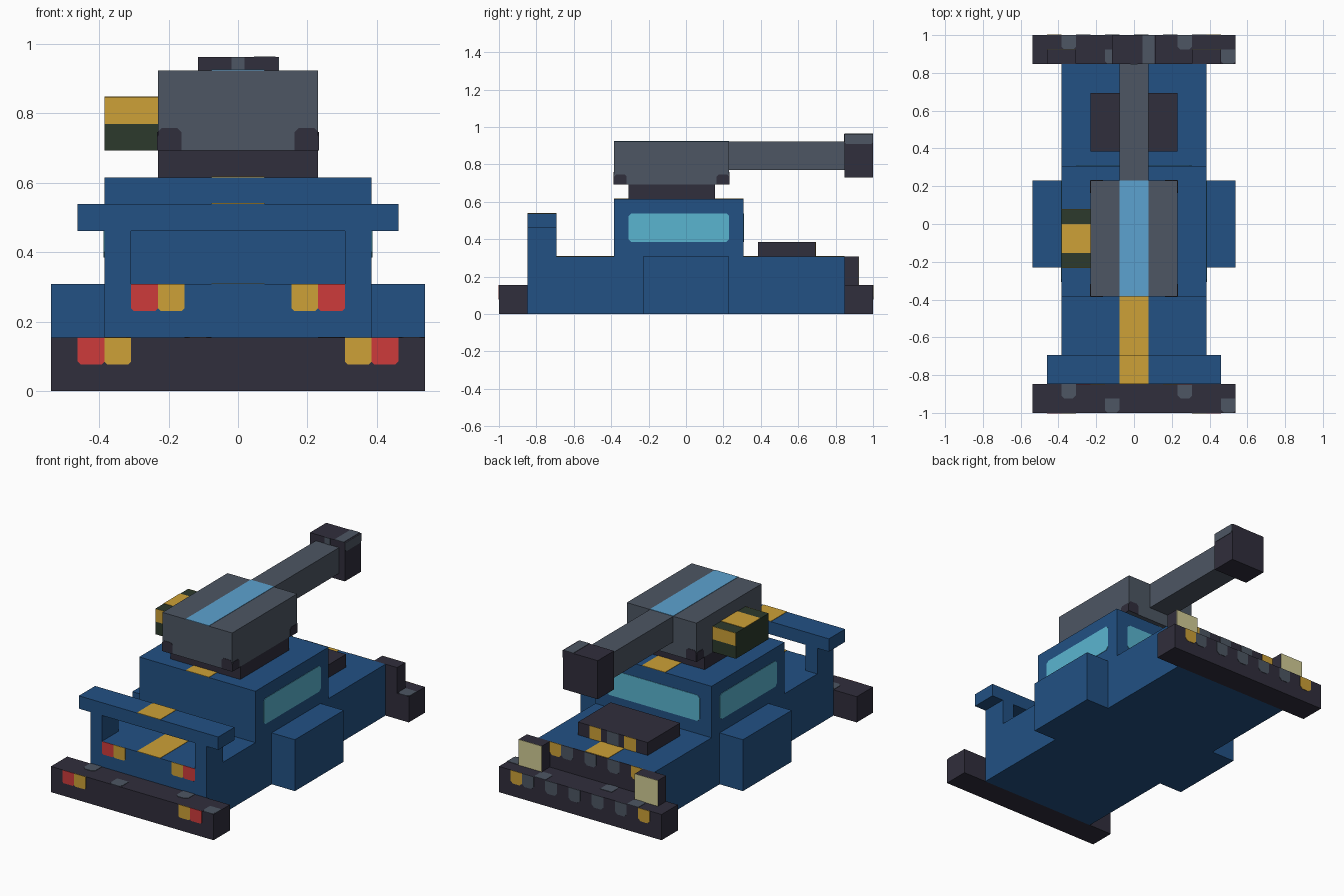
import bpy
from mathutils import Vector

U = 1 / 13          # one building block
SKIN = 0.03         # painted plate thickness, in blocks

cube = bpy.data.objects.get("Cube")
if cube:
    bpy.data.objects.remove(cube, do_unlink=True)


def material(name, hexcode):
    srgb = [int(hexcode[i:i + 2], 16) / 255 for i in (0, 2, 4)]
    rgba = [c / 12.92 if c < 0.04 else ((c + 0.055) / 1.055) ** 2.4 for c in srgb] + [1]
    m = bpy.data.materials.new(name)
    m.use_nodes = True
    m.diffuse_color = rgba
    m.node_tree.nodes["Principled BSDF"].inputs["Base Color"].default_value = rgba
    return m


BLUE = material("body blue", "225184")
DARK = material("dark trim", "302E3C")
GREY = material("gun grey", "4D5663")
GOLD = material("gold", "CDA137")
RED = material("lamp red", "CE3B3B")
TEAL = material("window teal", "5AB5D0")
SKY = material("stripe sky blue", "5CA2D0")
GREEN = material("ammo green", "2C3A2C")
CREAM = material("lamp cream", "D2CD96")


def prism(name, base, offset, mat):
    """Solid swept from a flat outline along an offset."""
    n = len(base)
    verts = [Vector(p) * U for p in base] + [(Vector(p) + Vector(offset)) * U for p in base]
    faces = [list(range(n))[::-1], list(range(n, 2 * n))]
    faces += [[i, (i + 1) % n, (i + 1) % n + n, i + n] for i in range(n)]
    mesh = bpy.data.meshes.new(name)
    mesh.from_pydata(verts, [], faces)
    mesh.materials.append(mat)
    if mesh.polygons[0].normal.dot(Vector(offset)) > 0:
        mesh.flip_normals()
    obj = bpy.data.objects.new(name, mesh)
    bpy.context.collection.objects.link(obj)
    return obj


def box(name, x, y, z, mat):
    base = [(x[0], y[0], z[0]), (x[1], y[0], z[0]), (x[1], y[1], z[0]), (x[0], y[1], z[0])]
    return prism(name, base, (0, 0, z[1] - z[0]), mat)


def plate(name, axis, at, u, v, mat, out=1, low=0, high=0):
    """Thin painted panel on a face; low and high clip its corners."""
    outline = []
    for a, b, c, first in ((u[0], v[0], low, 0), (u[1], v[0], low, 1),
                           (u[1], v[1], high, 0), (u[0], v[1], high, 1)):
        su = c if a == u[0] else -c
        sv = c if b == v[0] else -c
        pair = [(a, b + sv), (a + su, b)]
        outline += ([(a, b)] if c == 0 else pair[::-1] if first else pair)
    k = "xyz".index(axis)

    def place(p):
        q = list(p)
        q.insert(k, at)
        return q
    offset = [0, 0, 0]
    offset[k] = SKIN * out
    return prism(name, [place(p) for p in outline], offset, mat)


def span(s, a, b):
    return tuple(sorted((s * a, s * b)))


# Hull, cabin and bumpers
box("hull", (-5, 5), (-11, 11), (0, 4), BLUE)
box("cabin", (-5, 5), (-5, 4), (4, 8), BLUE)
box("tail_bumper", (-7, 7), (-13, -11), (0, 2), DARK)
box("nose_bumper", (-7, 7), (11, 13), (0, 2), DARK)
box("hood_scoop", (-3, 3), (5, 9), (4, 5), DARK)
box("wing", (-6, 6), (-11, -9), (6, 7), BLUE)

# Mirrored side parts
for s, side in ((1, "left"), (-1, "right")):
    box(side + "_side_pod", span(s, 5, 7), (-3, 3), (0, 4), BLUE)
    box(side + "_wing_post", span(s, 4, 5), (-11, -9), (4, 6), BLUE)
    box(side + "_headlight_housing", span(s, 4, 6), (11, 12), (2, 4), DARK)
    plate(side + "_headlight", "y", 12, span(s, 4, 6), (2, 4), CREAM)
    plate(side + "_window", "x", 5 * s, (-4, 3), (5, 7), TEAL, s, 0.2, 0.2)
    for part, y, inner, z in (("tail", -11, 2, 3), ("bumper", -13, 4, 1)):
        plate(f"{side}_{part}_indicator", "y", y, span(s, inner, inner + 1), (z, z + 1), GOLD, -1, 0.1)
        plate(f"{side}_{part}_lamp", "y", y, span(s, inner + 1, inner + 2), (z, z + 1), RED, -1, 0.1)
    plate(side + "_nose_marker", "y", 13, span(s, 5, 6), (1, 2), GOLD, 1, 0.2)
    plate(side + "_scoop_lamp", "y", 9, span(s, 1, 2), (4, 5), GOLD)
    # Dark feet at the turret corners
    for y, out in ((-5, -1), (3, 1)):
        plate(side + "_turret_foot", "y", y, span(s, 2.12, 3), (9, 9.85), DARK, out, 0, 0.15)
    for y in ((-5, -4.12), (2.12, 3)):
        plate(side + "_turret_side_foot", "x", 3 * s, y, (9, 9.7), DARK, s, 0, 0.15)

plate("windshield", "y", 4, (-4, 4), (5, 7), TEAL, 1, 0.2, 0.2)

# Centre stripe over the top surfaces
for name, z, y in (("tail", 4, (-11, -5)), ("hood", 4, (4, 5)), ("nose", 4, (9, 11)),
                   ("rear_roof", 8, (-5, -4)), ("front_roof", 8, (2, 4)), ("wing", 7, (-11, -9))):
    plate(name + "_stripe", "z", z, (-1, 1), y, GOLD)

# Nose grille and vents
plate("grille", "y", 11, (-4, 4), (2, 4), DARK)
for x in (-4, 3):
    plate("grille_lamp", "y", 11 + SKIN, (x, x + 1), (3, 4), GOLD, 1, 0.2)
for x in (-2, 0, 2):
    plate("grille_slot", "y", 11 + SKIN, (x, x + 1), (3, 4), GREY, 1, 0.2)
for x in range(-4, 5, 2):
    plate("bumper_slot", "y", 13, (x, x + 1), (1, 2), GREY, 1, 0.2)
plate("scoop_slot", "y", 9, (-0.5, 0.5), (4, 5), GREY)

# Worn patches on the bumper tops
for x, y in ((-5, -12), (3, -12), (-2, -13), (6, -13), (-5, 12), (3, 12), (-2, 11), (6, 11)):
    plate("bumper_patch", "z", 2, (x, x + 1), (y, y + 1), GREY, 1, 0.2)

# Turret and gun
box("turret_ring", (-3, 3), (-4, 2), (8, 9), DARK)
box("turret", (-3, 3), (-5, 3), (9, 12), GREY)
plate("turret_stripe", "z", 12, (-1, 1), (-5, 3), SKY)
box("barrel", (-1, 1), (3, 11), (10, 12), GREY)
box("muzzle", (-1.5, 1.5), (11, 13), (9.5, 12.5), DARK)
plate("muzzle_top_patch", "z", 12.5, (0.6, 1.4), (11, 13), GREY)
plate("muzzle_side_patch", "x", 1.5, (11, 13), (11.8, 12.5), GREY, 1, 0.15)
plate("muzzle_rear_patch", "y", 11, (-0.25, 0.25), (12, 12.5), GREY, -1)

# Ammunition box with a gold band
box("ammo_box", (-5, -3), (-3, 1), (9, 11), GREEN)
plate("ammo_band_top", "z", 11, (-5, -3), (-2, 0), GOLD)
for y, out in ((-3, -1), (1, 1)):
    plate("ammo_band_end", "y", y, (-5, -3), (10, 11), GOLD, out)
